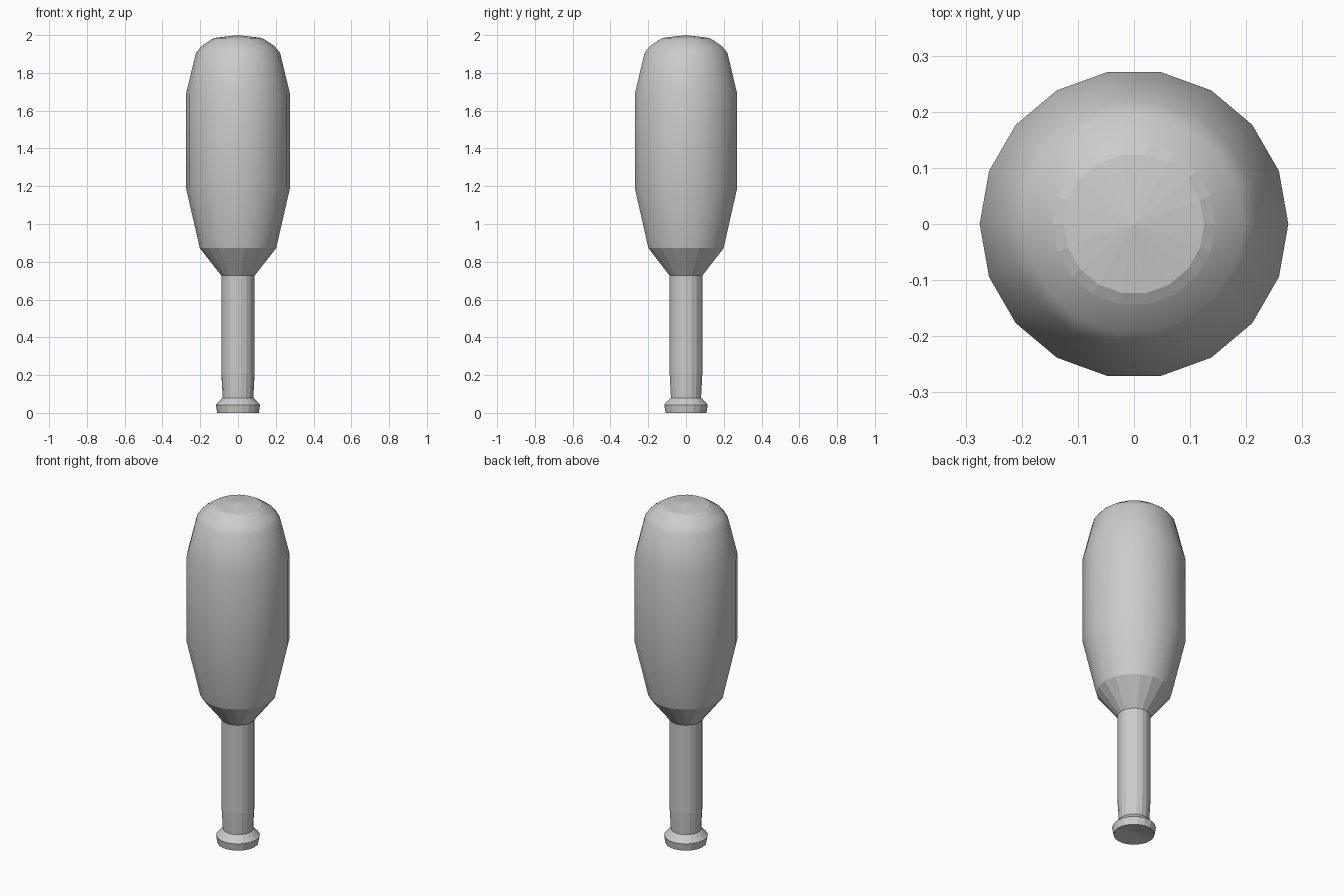
import bpy, bmesh, math

if "Cube" in bpy.data.objects:
    bpy.data.objects.remove(bpy.data.objects["Cube"])

SIDES = 18


def lathe(name, profile, smooth):
    """Revolve (radius, z) points around z; radius 0 makes a pole."""
    bm = bmesh.new()
    rings = []
    for r, z in profile:
        if r == 0:
            rings.append([bm.verts.new((0, 0, z))] * SIDES)
        else:
            rings.append([bm.verts.new((r * math.cos(math.tau * i / SIDES),
                                        r * math.sin(math.tau * i / SIDES), z))
                          for i in range(SIDES)])
    for k, (a, b) in enumerate(zip(rings, rings[1:])):
        for i in range(SIDES):
            j = (i + 1) % SIDES
            corners = list(dict.fromkeys((a[i], a[j], b[j], b[i])))
            face = bm.faces.new(corners)
            face.smooth = k in smooth
    bmesh.ops.recalc_face_normals(bm, faces=bm.faces)
    mesh = bpy.data.meshes.new(name)
    bm.to_mesh(mesh)
    bm.free()
    obj = bpy.data.objects.new(name, mesh)
    bpy.context.collection.objects.link(obj)
    return obj


# One continuous turned club: knob, grip, shoulder, barrel, crown
lathe("club", [
    (0, 0.02), (0.11, 0.0), (0.117, 0.043), (0.085, 0.077),   # knob
    (0.081, 0.08), (0.088, 0.21), (0.088, 0.727),             # grip
    (0.202, 0.872),                                           # shoulder
    (0.275, 1.19), (0.275, 1.69), (0.223, 1.905),             # barrel
    (0.195, 1.94), (0.145, 1.974),                            # rounded top
    (0.125, 1.985), (0, 2.0),                                 # crown
], smooth={7, 8, 9, 10, 11})
